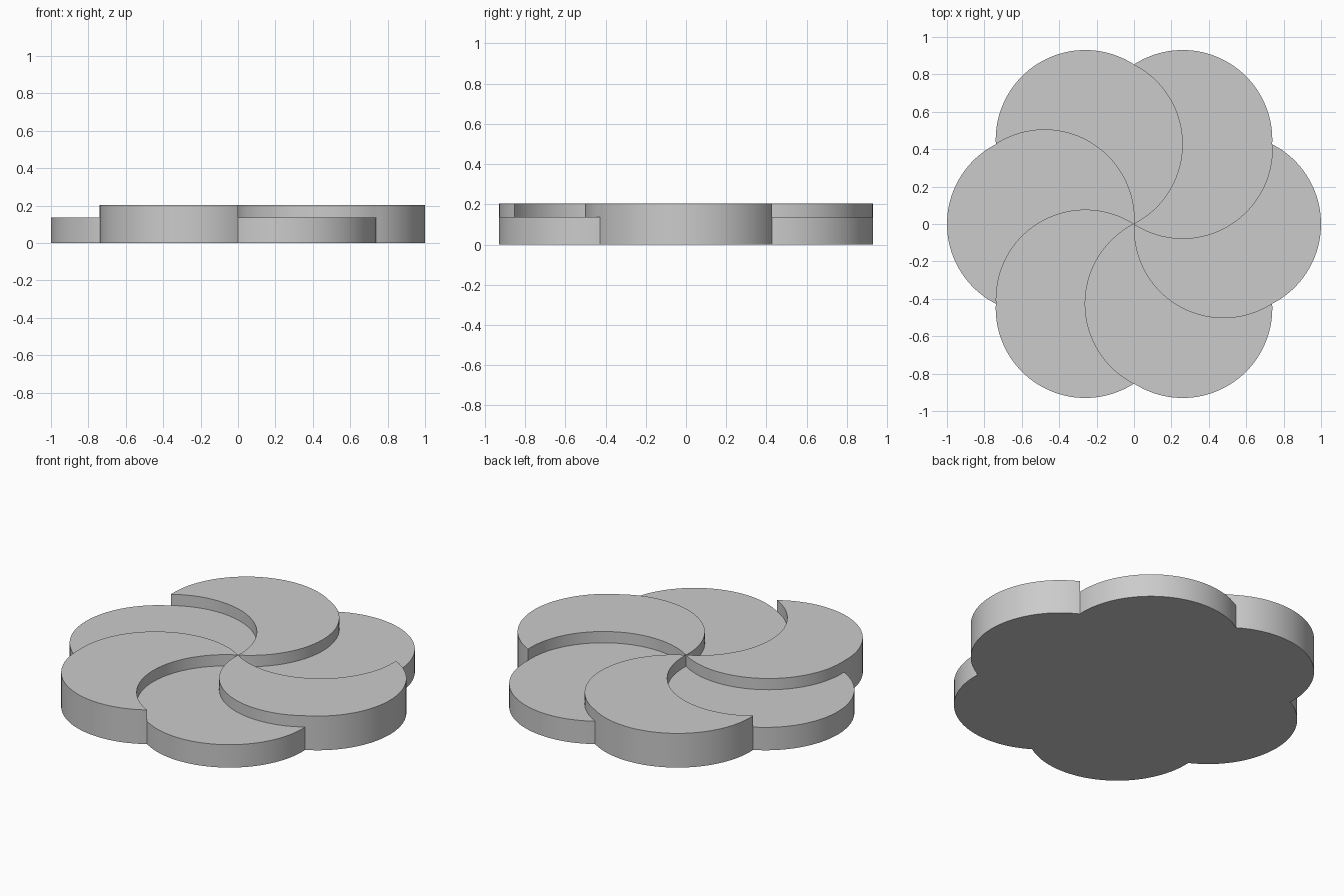
import bpy, bmesh, math
from mathutils import Vector, Matrix

cube = bpy.data.objects.get("Cube")
if cube:
    bpy.data.objects.remove(cube)

PETALS = 6
RADIUS = 0.479          # radius of every arc
NOTCH = 0.853           # distance from the centre to the notch between petals
HIGH, LOW = 0.203, 0.136
STEP = math.tau / PETALS

grey = bpy.data.materials.new("light grey")
grey.use_nodes = True
colour = (0.6, 0.6, 0.6, 1)
grey.diffuse_color = colour
grey.node_tree.nodes["Principled BSDF"].inputs["Base Color"].default_value = colour


def arc(start, end, centre, steps):
    """Anticlockwise points from start towards end, leaving out the end."""
    a, b = start - centre, end - centre
    sweep = (math.atan2(b.y, b.x) - math.atan2(a.y, a.x)) % math.tau
    return [centre + Matrix.Rotation(sweep * i / steps, 2) @ a for i in range(steps)]


def turned(angle, length):
    return Vector((math.cos(angle), math.sin(angle))) * length


def petal_outline(angle):
    hub = Vector((0, 0))
    right, left = turned(angle - STEP / 2, NOTCH), turned(angle + STEP / 2, NOTCH)
    # both swirl arcs pass through the hub and one notch
    lean = math.acos(NOTCH / 2 / RADIUS)
    right_centre = turned(angle - STEP / 2 + lean, RADIUS)
    left_centre = turned(angle + STEP / 2 + lean, RADIUS)
    rim_centre = turned(angle, 1 - RADIUS)
    swirl = arc(hub, right, right_centre, 48)
    rim = arc(right, left, rim_centre, 64)
    back = arc(hub, left, left_centre, 48)[1:] + [left]
    return swirl + rim + back[::-1]


# Petals alternate between high and low
for i in range(PETALS):
    height = LOW if i % 2 else HIGH
    bm = bmesh.new()
    base = bm.faces.new([bm.verts.new((p.x, p.y, 0)) for p in petal_outline(i * STEP)])
    top = bmesh.ops.extrude_face_region(bm, geom=[base], use_keep_orig=True)["geom"]
    bmesh.ops.translate(bm, vec=(0, 0, height),
                        verts=[v for v in top if isinstance(v, bmesh.types.BMVert)])
    bmesh.ops.recalc_face_normals(bm, faces=bm.faces[:])
    mesh = bpy.data.meshes.new(f"petal_{i + 1}")
    bm.to_mesh(mesh)
    bm.free()
    mesh.materials.append(grey)
    petal = bpy.data.objects.new(f"petal_{i + 1}", mesh)
    bpy.context.collection.objects.link(petal)
    # Smooth curved walls with crisp rims
    bpy.ops.object.select_all(action="DESELECT")
    petal.select_set(True)
    bpy.context.view_layer.objects.active = petal
    bpy.ops.object.shade_smooth_by_angle(angle=math.radians(30))
